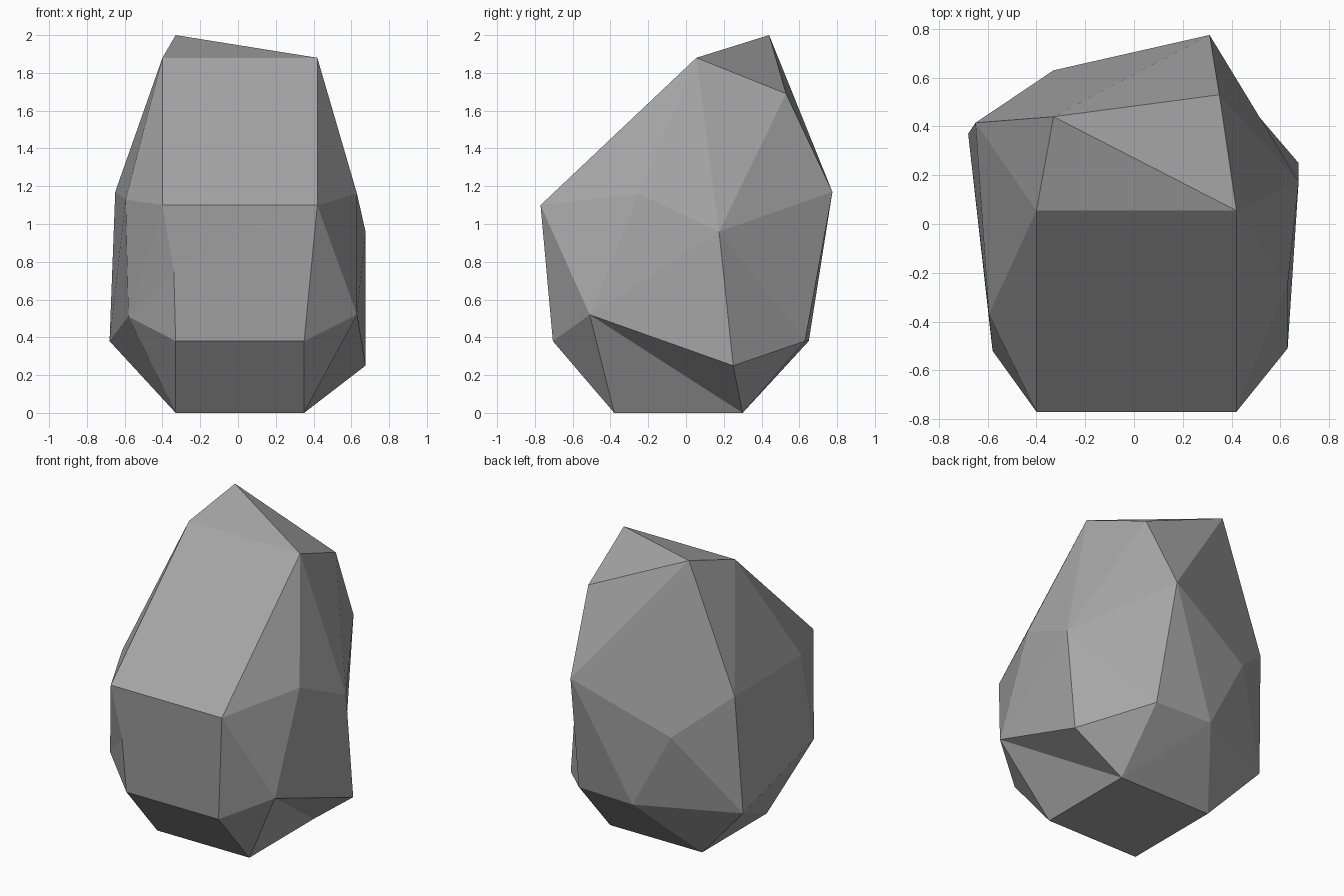
import bpy
import bmesh

default_cube = bpy.data.objects.get("Cube")
if default_cube:
    bpy.data.objects.remove(default_cube, do_unlink=True)

# Stone colour
stone = bpy.data.materials.new("stone_grey")
stone.use_nodes = True
grey = (0.38, 0.38, 0.38, 1)
stone.diffuse_color = grey
shader = stone.node_tree.nodes["Principled BSDF"]
shader.inputs["Base Color"].default_value = grey
shader.inputs["Roughness"].default_value = 0.9

bm = bmesh.new()


def corner(x, y, z):
    return bm.verts.new((x, y, z))


def facets(*groups):
    for group in groups:
        bm.faces.new(group)


# Flat base corners
base_fr = corner(-.33, -.38, 0)
base_fl = corner(.35, -.38, 0)
base_bl = corner(.35, .30, 0)
base_br = corner(-.33, .30, 0)

# Lower belt corners
low_front_r = corner(-.33, -.705, .38)
low_front_l = corner(.35, -.705, .38)
low_side_l = corner(.63, -.51, .52)
low_rear_l = corner(.675, .25, .25)
low_back_l = corner(.35, .63, .38)
low_back = corner(-.06, .65, .38)
low_rear_r = corner(-.68, .37, .38)
low_side_r = corner(-.58, -.52, .51)

# Middle belt corners
dent = corner(-.34, -.738, .75)
mid_front_r = corner(-.40, -.77, 1.10)
mid_front_l = corner(.42, -.77, 1.10)
mid_side_l = corner(.63, -.25, 1.16)
mid_rear_l = corner(.675, .175, .96)
mid_back_l = corner(.31, .775, 1.17)
mid_back_r = corner(-.33, .63, .89)
mid_rear_r = corner(-.65, .415, 1.17)
mid_side_r = corner(-.595, -.37, 1.13)

# Crown corners
top_front_r = corner(-.40, .055, 1.88)
top_front_l = corner(.42, .055, 1.88)
top_back_l = corner(.35, .53, 1.69)
peak = corner(-.33, .44, 2.0)

# Base and undercut facets
facets(
    (base_fr, base_fl, base_bl, base_br),
    (low_front_r, base_fr, base_fl, low_front_l),
    (low_front_r, base_fr, low_side_r),
    (low_side_r, base_fr, low_rear_r),
    (low_rear_r, base_fr, base_br),
    (low_back, low_rear_r, base_br),
    (low_back, base_br, base_bl),
    (low_back_l, low_back, base_bl),
    (low_rear_l, low_back_l, base_bl),
    (low_side_l, low_rear_l, base_bl),
    (low_side_l, base_fl, base_bl),
    (low_front_l, base_fl, low_side_l),
)

# Belt facets
facets(
    (dent, mid_front_l, low_front_l, low_front_r),
    (mid_front_r, mid_front_l, dent),
    (mid_front_r, dent, low_side_r),
    (dent, low_front_r, low_side_r),
    (mid_front_r, low_side_r, mid_side_r),
    (mid_side_r, low_side_r, low_rear_r, mid_rear_r),
    (mid_back_r, mid_rear_r, low_rear_r),
    (mid_back_r, low_back, low_rear_r),
    (mid_back_r, mid_back_l, low_back),
    (mid_back_l, low_back, low_back_l),
    (mid_back_l, low_back_l, mid_rear_l),
    (mid_rear_l, low_back_l, low_rear_l),
    (mid_rear_l, low_rear_l, low_side_l),
    (mid_rear_l, low_side_l, mid_side_l),
    (mid_side_l, low_side_l, mid_front_l),
    (low_front_l, low_side_l, mid_front_l),
)

# Crown facets
facets(
    (top_front_r, top_front_l, mid_front_l, mid_front_r),
    (top_front_r, mid_front_r, mid_side_r),
    (top_front_r, mid_side_r, mid_rear_r),
    (peak, top_front_r, mid_rear_r),
    (peak, top_front_r, top_front_l),
    (peak, top_front_l, top_back_l),
    (peak, top_back_l, mid_back_l),
    (peak, mid_back_l, mid_back_r, mid_rear_r),
    (top_front_l, top_back_l, mid_rear_l),
    (top_back_l, mid_back_l, mid_rear_l),
    (top_front_l, mid_rear_l, mid_side_l),
    (top_front_l, mid_side_l, mid_front_l),
)

# Boulder
bmesh.ops.recalc_face_normals(bm, faces=bm.faces)
mesh = bpy.data.meshes.new("boulder")
bm.to_mesh(mesh)
bm.free()
mesh.materials.append(stone)
boulder = bpy.data.objects.new("boulder", mesh)
bpy.context.collection.objects.link(boulder)
